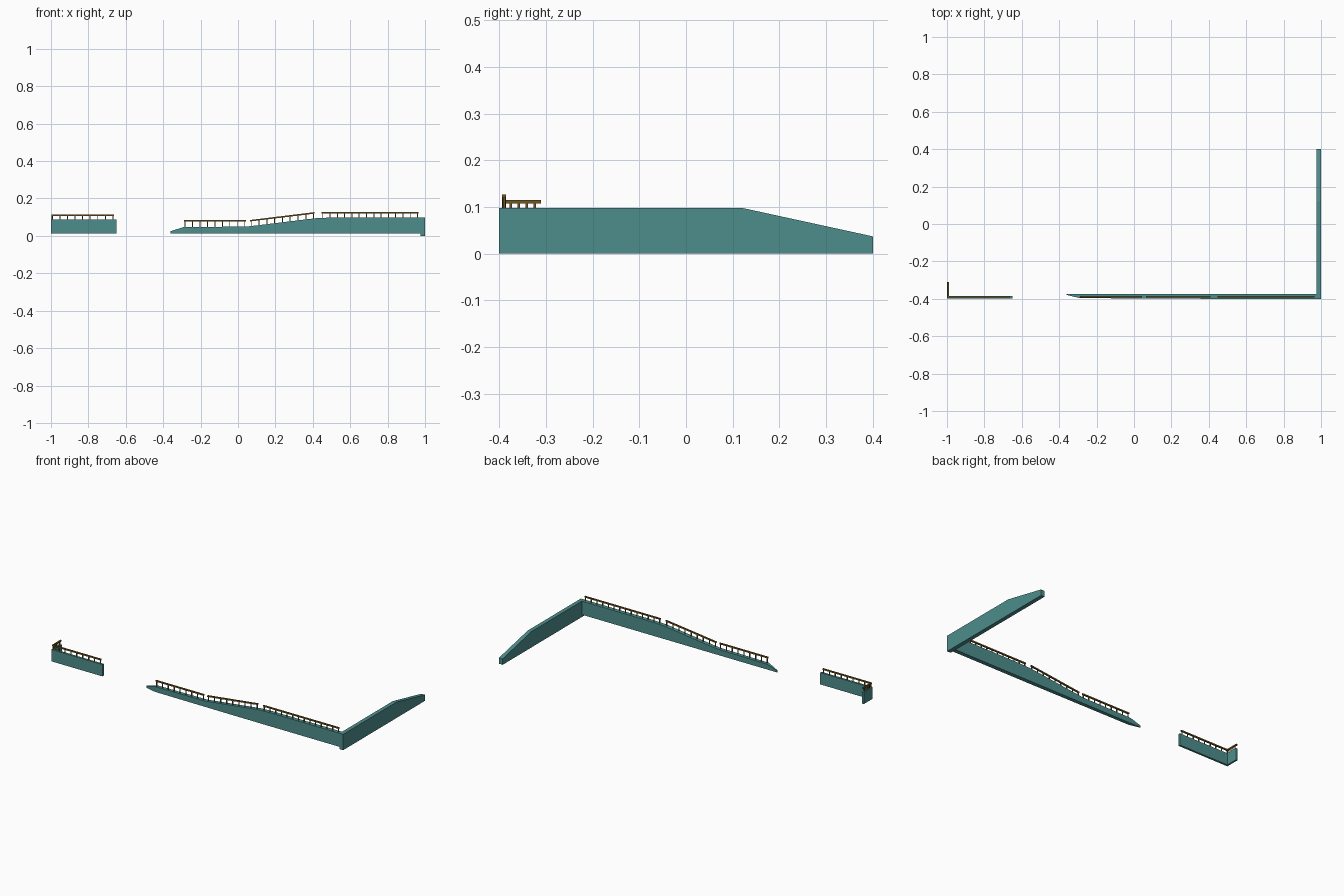
import bpy, bmesh
from mathutils import Vector

if "Cube" in bpy.data.objects:
    bpy.data.objects.remove(bpy.data.objects["Cube"])


def material(name, color):
    m = bpy.data.materials.new(name)
    m.diffuse_color = (*color, 1)
    m.use_nodes = True
    m.node_tree.nodes["Principled BSDF"].inputs["Base Color"].default_value = m.diffuse_color
    return m


TEAL = material("teal_wall", (0.075, 0.27, 0.265))
BROWN = material("brown_rail", (0.16, 0.095, 0.015))


def finish(bm, name, mat):
    bmesh.ops.recalc_face_normals(bm, faces=bm.faces)
    me = bpy.data.meshes.new(name)
    bm.to_mesh(me)
    bm.free()
    me.materials.append(mat)
    ob = bpy.data.objects.new(name, me)
    bpy.context.collection.objects.link(ob)
    return ob


def loft(bm, rings):
    """Skin a list of equal-length point rings and cap both ends."""
    vs = [[bm.verts.new(p) for p in r] for r in rings]
    n = len(vs[0])
    for a, b in zip(vs, vs[1:]):
        for i in range(n):
            j = (i + 1) % n
            bm.faces.new((a[i], a[j], b[j], b[i]))
    bm.faces.new(vs[0])
    bm.faces.new(vs[-1][::-1])


def wall(name, stations, along="x"):
    """Stations: (position, side a, side b, bottom, top)."""
    rings = []
    for t, a, b, z0, z1 in stations:
        ring = [(a, z0), (b, z0), (b, z1), (a, z1)]
        rings.append([(t, s, z) if along == "x" else (s, t, z) for s, z in ring])
    bm = bmesh.new()
    loft(bm, rings)
    return finish(bm, name, TEAL)


def railing(name, start, end, drop, count, inset=0.006):
    """Square handrail between two top points, with evenly spaced posts."""
    p, q = Vector(start), Vector(end)
    d = (q - p).normalized()
    side = Vector((-d.y, d.x, 0)).normalized() * 0.004
    down = Vector((0, 0, -0.008))
    bm = bmesh.new()
    loft(bm, [[e - side, e + side, e + side + down, e - side + down] for e in (p, q)])
    h = 0.0025
    a, b = p + d * inset, q - d * inset
    for i in range(count):
        c = a.lerp(b, i / (count - 1)) + down * 0.6
        square = [(-h, -h), (h, -h), (h, h), (-h, h)]
        loft(bm, [[c + Vector((x, y, z)) for x, y in square] for z in (0, -drop)])
    return finish(bm, name, BROWN)


# Side wall sloping down toward the back
wall("side_wall", [(-0.4, 0.975, 1, 0, 0.098), (0.12, 0.975, 1, 0, 0.098),
                   (0.4, 0.975, 1, 0, 0.037)], "y")

# Long front wall stepping down to a tapered tip
wall("long_front_wall", [(-0.362, -0.379, -0.375, 0.014, 0.025),
                         (-0.29, -0.396, -0.375, 0.014, 0.047),
                         (0.05, -0.398, -0.375, 0.014, 0.050),
                         (0.42, -0.4, -0.375, 0.014, 0.095),
                         (0.50, -0.4, -0.375, 0.014, 0.098),
                         (0.976, -0.4, -0.375, 0.014, 0.098)])

# Short front wall and its return at the left corner
wall("short_front_wall", [(-1, -0.397, -0.384, 0.014, 0.087),
                          (-0.65, -0.397, -0.384, 0.014, 0.087)])
wall("return_wall", [(-0.385, -1, -0.989, 0.014, 0.087),
                     (-0.31, -1, -0.989, 0.014, 0.087)], "y")

# Handrails with posts
Y = -0.3895
railing("low_railing", (-0.29, Y, 0.085), (0.042, Y, 0.085), 0.036, 9)
railing("sloped_railing", (0.065, Y, 0.085), (0.41, Y, 0.127), 0.035, 9)
railing("high_railing", (0.447, Y, 0.127), (0.966, Y, 0.127), 0.03, 14)
railing("short_railing", (-0.998, Y, 0.115), (-0.663, Y, 0.115), 0.026, 9)
railing("return_railing", (-0.994, Y, 0.115), (-0.994, -0.31, 0.115), 0.026, 4, 0.014)
